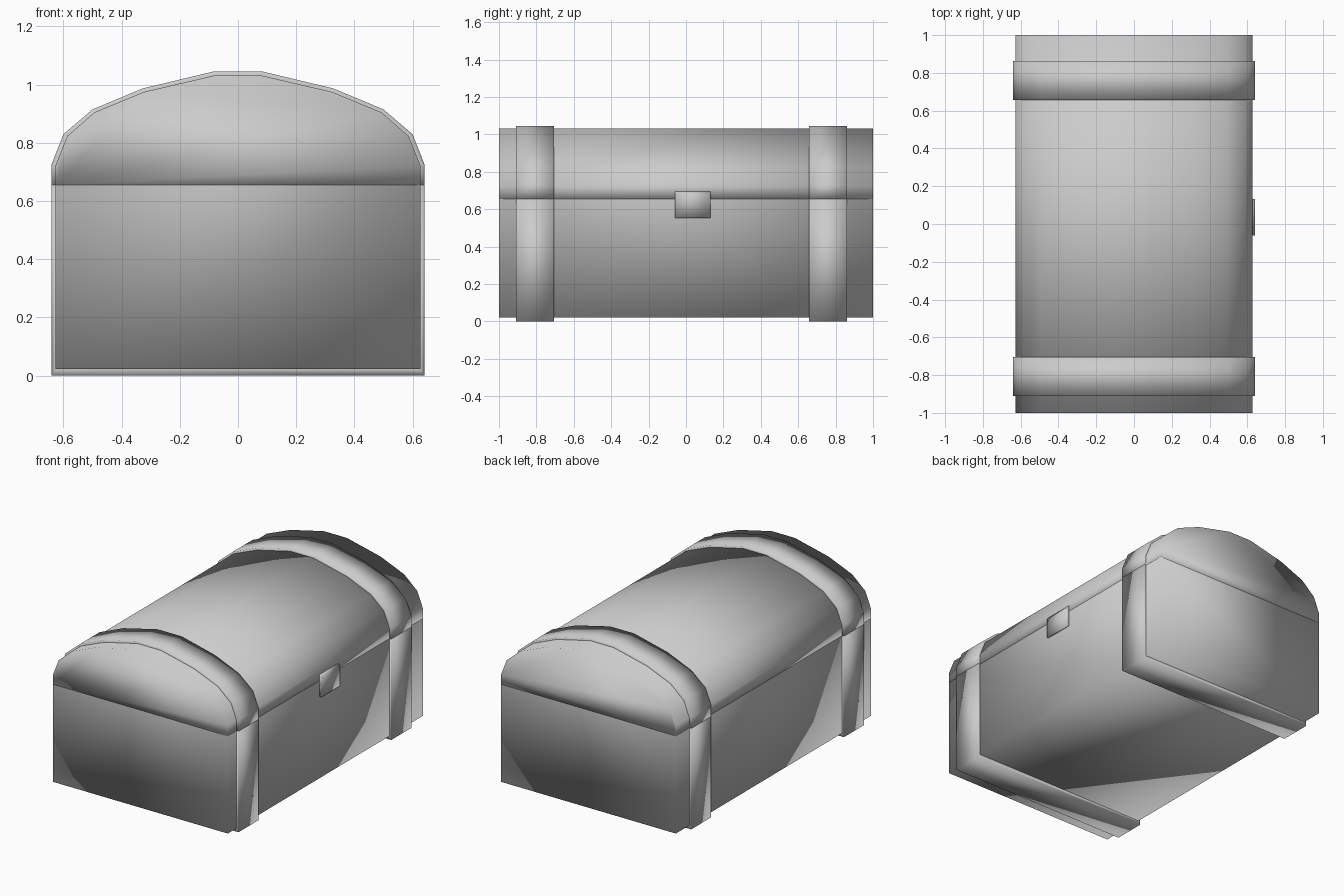
import bpy, bmesh

if "Cube" in bpy.data.objects:
    bpy.data.objects.remove(bpy.data.objects["Cube"])

SEAM = 0.655


def mirror(half):
    """Right half profile (x, z) -> full profile running right to left."""
    return half + [(-x, z) for x, z in reversed(half)]


def finish(name, bm):
    bmesh.ops.recalc_face_normals(bm, faces=bm.faces)
    for f in bm.faces:
        f.smooth = True
    me = bpy.data.meshes.new(name)
    bm.to_mesh(me)
    bm.free()
    ob = bpy.data.objects.new(name, me)
    bpy.context.collection.objects.link(ob)
    return ob


def extrude(name, profile, y0, y1, open_edge=None):
    """Solid made by sweeping a closed xz profile along y."""
    bm = bmesh.new()
    a, b = [[bm.verts.new((x, y, z)) for x, z in profile] for y in (y0, y1)]
    n = len(profile)
    bm.faces.new(a)
    bm.faces.new(b)
    for i in range(n):
        if i != open_edge:
            j = (i + 1) % n
            bm.faces.new((a[i], a[j], b[j], b[i]))
    return finish(name, bm)


def strap(name, outer, inner, y0, y1):
    """Raised band: outer surface, side rims and end caps."""
    bm = bmesh.new()
    o0, i0, o1, i1 = [[bm.verts.new((x, y, z)) for x, z in p]
                      for y in (y0, y1) for p in (outer, inner)]
    for k in range(len(outer) - 1):
        bm.faces.new((o0[k], o0[k + 1], o1[k + 1], o1[k]))
        bm.faces.new((o0[k], o0[k + 1], i0[k + 1], i0[k]))
        bm.faces.new((o1[k], o1[k + 1], i1[k + 1], i1[k]))
    for k in (0, -1):
        bm.faces.new((o0[k], i0[k], i1[k], o1[k]))
    return finish(name, bm)


lid_in = mirror([(0.627, SEAM), (0.627, 0.722), (0.587, 0.823),
                 (0.493, 0.905), (0.323, 0.975), (0.083, 1.031)])
lid_out = mirror([(0.641, SEAM), (0.641, 0.726), (0.600, 0.830),
                  (0.500, 0.915), (0.328, 0.987), (0.085, 1.045)])
box_in = mirror([(0.627, SEAM), (0.627, 0.022)])
box_out = mirror([(0.641, SEAM), (0.641, 0.0)])

# Chest box (open at the seam) and domed lid
extrude("chest_body", box_in, -1, 1, open_edge=3)
extrude("chest_lid", lid_in, -1, 1)

# Two straps, each split at the seam
for side, y0, y1 in (("front", -0.91, -0.705), ("back", 0.657, 0.862)):
    strap(side + "_lid_strap", lid_out, lid_in, y0, y1)
    strap(side + "_body_strap", box_out, box_in, y0, y1)

# Latch plate on the right side, with a sloped top
extrude("latch", [(0.622, 0.552), (0.641, 0.552), (0.641, 0.676), (0.627, 0.695),
                  (0.622, 0.695)], -0.06, 0.132)
